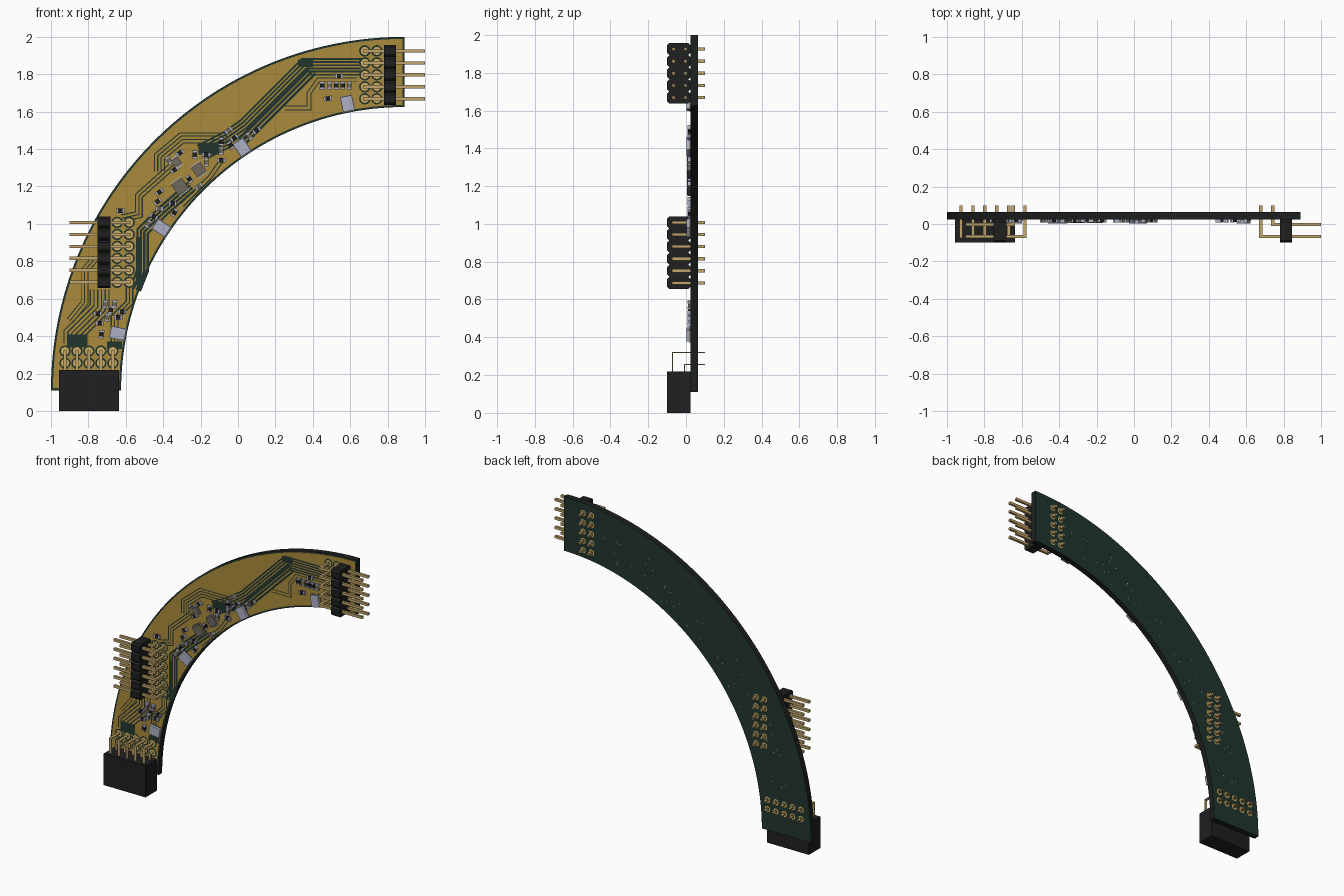
import bpy, bmesh, math, random
from mathutils import Vector, Matrix

if "Cube" in bpy.data.objects:
    bpy.data.objects.remove(bpy.data.objects["Cube"])

random.seed(4)
CX, CZ, R_IN, R_OUT = 0.89, 0.11, 1.515, 1.89   # arc centre and radii
Y_FRONT, Y_BACK = 0.025, 0.064                  # board faces
PITCH = 0.064


def material(name, rgb):
    m = bpy.data.materials.new(name)
    m.diffuse_color = (*rgb, 1)
    m.use_nodes = True
    m.node_tree.nodes["Principled BSDF"].inputs["Base Color"].default_value = m.diffuse_color
    return m


GREEN = material("dark green mask", (0.015, 0.035, 0.027))
EDGE = material("board edge", (0.012, 0.015, 0.014))
COPPER = material("copper gold", (0.40, 0.26, 0.045))
PIN = material("pin gold", (0.54, 0.38, 0.15))
BLACK = material("black plastic", (0.014, 0.014, 0.014))
SILVER = material("pale silver", (0.42, 0.44, 0.56))
GREY = material("warm grey", (0.16, 0.14, 0.11))
PAD = material("bright pad", (0.62, 0.42, 0.12))


def finish(name, bm, mats):
    me = bpy.data.meshes.new(name)
    bm.to_mesh(me)
    bm.free()
    for m in mats:
        me.materials.append(m)
    ob = bpy.data.objects.new(name, me)
    bpy.context.collection.objects.link(ob)
    return ob


def box(bm, lo, hi, mat=0, centre=(0, 0, 0), angle=0):
    """Box from corner to corner, turned about y and moved to centre."""
    size = [b - a for a, b in zip(lo, hi)]
    mid = [(a + b) / 2 for a, b in zip(lo, hi)]
    mtx = (Matrix.Translation(centre) @ Matrix.Rotation(-angle, 4, 'Y')
           @ Matrix.Translation(mid) @ Matrix.Diagonal((*size, 1)))
    verts = bmesh.ops.create_cube(bm, size=1, matrix=mtx)["verts"]
    for f in {f for v in verts for f in v.link_faces}:
        f.material_index = mat


def flat(bm, pts, y, mat=0, side=-1):
    """Flat face in the xz plane, facing along side * y."""
    f = bm.faces.new([bm.verts.new((x, y, z)) for x, z in pts])
    f.normal_update()
    if f.normal.y * side < 0:
        f.normal_flip()
    f.material_index = mat


def disc(bm, x, z, r, y, mat=0, side=-1, n=12):
    flat(bm, [(x + r * math.cos(i * math.tau / n), z + r * math.sin(i * math.tau / n))
              for i in range(n)], y, mat, side)


def polar(r, deg):
    a = math.radians(deg)
    return CX + r * math.cos(a), CZ + r * math.sin(a)


def arc_plate(name, r0, r1, trim, y0, y1, mats, n=72):
    """Quarter ring plate; broad faces use slot 0 and rims slot 1."""
    bm = bmesh.new()
    rows = []
    for i in range(n + 1):
        (xa, za), (xb, zb) = (polar(r, 90 + trim + (90 - 2 * trim) * i / n) for r in (r0, r1))
        rows.append([bm.verts.new(p) for p in
                     ((xa, y0, za), (xb, y0, zb), (xb, y1, zb), (xa, y1, za))])
    for a, b in zip(rows, rows[1:]):
        for k in range(4):
            f = bm.faces.new((a[k], a[(k + 1) % 4], b[(k + 1) % 4], b[k]))
            f.material_index = k % 2
    for end in (rows[0], rows[-1]):
        bm.faces.new(end).material_index = 1
    bmesh.ops.recalc_face_normals(bm, faces=bm.faces)
    return finish(name, bm, mats)


# Curved board and the copper pour on its front
arc_plate("board", R_IN, R_OUT, 0, Y_FRONT, Y_BACK, [GREEN, EDGE])
arc_plate("copper_pour", R_IN + 0.011, R_OUT - 0.011, 0.35, 0.023, Y_FRONT, [COPPER, COPPER])


# Dark channels between copper areas
def offset_path(pts, d):
    pts = [Vector(p) for p in pts]
    dirs = [(b - a).normalized() for a, b in zip(pts, pts[1:])]
    out = []
    for i, p in enumerate(pts):
        u, v = dirs[max(i - 1, 0)], dirs[min(i, len(dirs) - 1)]
        nrm = (Vector((-u.y, u.x)) + Vector((-v.y, v.x))).normalized()
        out.append(p + nrm * d / max(nrm.dot(Vector((-u.y, u.x))), 0.3))
    return out


def bundle(bm, pts, count, step, width):
    for k in range(count):
        d = (k - (count - 1) / 2) * step
        a, b = offset_path(pts, d - width / 2), offset_path(pts, d + width / 2)
        for i in range(len(pts) - 1):
            flat(bm, [a[i], a[i + 1], b[i + 1], b[i]], 0.0222)


bm = bmesh.new()
for spec in (
    ([(0.66, 1.84), (0.36, 1.84), (0.04, 1.52), (-0.06, 1.45), (-0.2, 1.38)], 6, 0.017, 0.010),
    ([(0.40, 1.82), (0.20, 1.62), (0.02, 1.44)], 3, 0.022, 0.013),
    ([(0.64, 1.77), (0.43, 1.77), (0.38, 1.70), (0.38, 1.62), (0.25, 1.62)], 2, 0.02, 0.005),
    ([(-0.06, 1.46), (-0.3, 1.46), (-0.42, 1.36), (-0.42, 1.28)], 4, 0.018, 0.006),
    ([(-0.34, 1.32), (-0.53, 1.15), (-0.53, 1.05), (-0.62, 1.03)], 3, 0.018, 0.006),
    ([(-0.55, 0.65), (-0.51, 0.75), (-0.51, 0.96), (-0.40, 1.07), (-0.25, 1.2)], 4, 0.018, 0.012),
    ([(-0.88, 0.36), (-0.88, 0.41), (-0.74, 0.55), (-0.74, 0.65)], 6, 0.02, 0.007),
    ([(-0.90, 0.48), (-0.82, 0.58), (-0.82, 0.75), (-0.76, 0.82)], 3, 0.018, 0.005),
    ([(-0.66, 0.36), (-0.66, 0.5), (-0.58, 0.58), (-0.58, 0.66)], 3, 0.018, 0.007),
    ([(-0.3, 1.1), (-0.15, 1.25), (-0.08, 1.35)], 2, 0.02, 0.006),
):
    bundle(bm, *spec)
for x, z, w, h in ((-0.86, 0.375, 0.11, 0.07), (-0.15, 1.40, 0.12, 0.06),
                   (-0.66, 0.35, 0.08, 0.04), (-0.53, 0.80, 0.03, 0.26), (0.36, 1.86, 0.08, 0.04)):
    flat(bm, [(x - w / 2, z - h / 2), (x + w / 2, z - h / 2),
              (x + w / 2, z + h / 2), (x - w / 2, z + h / 2)], 0.0225)
finish("trace_channels", bm, [GREEN])


# Through-hole positions, per connector
right_rows = [1.669 + PITCH * i for i in range(5)]
left_rows = [0.688 + PITCH * i for i in range(6)]
socket_cols = [-0.925 + PITCH * i for i in range(5)]
holes = ([(x, z) for x in (0.678, 0.742) for z in right_rows]
         + [(x, z) for x in (-0.582, -0.646) for z in left_rows]
         + [(x, z) for x in socket_cols for z in (0.256, 0.32)])

# Solder pads on both faces, and small vias on the back
bm = bmesh.new()
for x, z in holes:
    disc(bm, x, z, 0.031, 0.0216, 1)
    disc(bm, x, z, 0.022, 0.0208, 0)
    disc(bm, x, z, 0.021, Y_BACK + 0.001, 0, 1)
    disc(bm, x, z, 0.012, Y_BACK + 0.0018, 1, 1)
finish("solder_pads", bm, [PAD, GREEN])
bm = bmesh.new()
for _ in range(45):
    x, z = polar(random.uniform(1.55, 1.75), random.uniform(97, 172))
    disc(bm, x, z, 0.004, Y_BACK + 0.001, 0, 1, 6)
finish("back_vias", bm, [SILVER])


# Angled pin headers: a chamfered block per row and two bent pins
def header(name, x0, x1, rows, legs, tip):
    bm = bmesh.new()
    c, h, ya, yb = 0.012, PITCH / 2, -0.1, 0.024
    ring = [(ya + c, -h), (yb - c, -h), (yb, c - h), (yb, h - c),
            (yb - c, h), (ya + c, h), (ya, h - c), (ya, c - h)]
    for z in rows:
        f = bm.faces.new([bm.verts.new((x0, y, z + dz)) for y, dz in ring])
        new = bmesh.ops.extrude_face_region(bm, geom=[f])["geom"]
        bmesh.ops.translate(bm, vec=(x1 - x0, 0, 0),
                            verts=[v for v in new if isinstance(v, bmesh.types.BMVert)])
    bmesh.ops.recalc_face_normals(bm, faces=bm.faces)
    finish(name + "_block", bm, [BLACK])
    bm = bmesh.new()
    t = 0.0085
    for z in rows:
        for leg, y in zip(legs, (-0.066, -0.002)):
            s = t if tip < leg else -t
            box(bm, (min(leg + s, tip), y - t, z - t), (max(leg + s, tip), y + t, z + t))
            box(bm, (leg - t, y + t, z - t), (leg + t, 0.1, z + t))
    finish(name + "_pins", bm, [PIN])


header("right_header", 0.780, 0.846, right_rows, (0.678, 0.742), 1.0)
header("left_header", -0.750, -0.682, left_rows, (-0.582, -0.646), -0.9)

# Socket at the lower end with thin bent leads
bm = bmesh.new()
box(bm, (-0.957, -0.1, 0), (-0.637, 0.024, 0.218))
finish("socket", bm, [BLACK])
bm = bmesh.new()
for x in socket_cols:
    for y, z in ((-0.072, 0.32), (-0.008, 0.256)):
        box(bm, (x - 0.009, y - 0.003, 0.21), (x + 0.009, y + 0.003, z + 0.003))
        box(bm, (x - 0.009, y + 0.003, z - 0.003), (x + 0.009, 0.1, z + 0.003))
finish("socket_leads", bm, [PIN])

# Four large sensors along the inner edge, facing the arc centre
bm = bmesh.new()
for deg in (101.25, 123.75, 146.25, 168.75):
    x, z = polar(1.563, deg)
    box(bm, (-0.040, 0.002, -0.031), (0.040, 0.019, 0.031), 0, (x, 0, z), math.radians(deg))
    box(bm, (-0.043, 0.019, -0.034), (0.043, 0.0229, 0.034), 1, (x, 0, z), math.radians(deg))
finish("sensors", bm, [SILVER, GREY])

# Square controller chips with rows of leads
bm = bmesh.new()
for x, z, deg, s in ((-0.31, 1.20, 35, 0.034), (-0.21, 1.29, 35, 0.030), (-0.33, 1.33, 35, 0.022)):
    a = math.radians(deg)
    box(bm, (-s, 0.006, -s), (s, 0.0229, s), 0, (x, 0, z), a)
    for k in range(5):
        p = (k - 2) * s * 0.4
        box(bm, (p - 0.003, 0.015, -s - 0.01), (p + 0.003, 0.022, s + 0.01), 1, (x, 0, z), a)
finish("controller_chips", bm, [GREY, SILVER])

# Small two-ended parts: x, z, turn
small = [(0.45, 1.74, 90), (0.49, 1.74, 90), (0.525, 1.74, 90), (0.56, 1.74, 90), (0.595, 1.74, 90),
         (0.54, 1.79, 0), (0.48, 1.67, 10), (-0.05, 1.50, 35), (-0.02, 1.46, 35), (0.10, 1.50, 35),
         (0.06, 1.47, 125), (-0.04, 1.42, 125), (-0.09, 1.44, 90), (-0.09, 1.39, 90),
         (-0.09, 1.34, 0), (-0.17, 1.37, 0), (-0.17, 1.33, 90), (-0.23, 1.37, 90), (-0.31, 1.38, 35),
         (-0.37, 1.34, 125), (-0.34, 1.29, 35), (-0.26, 1.24, 125), (-0.21, 1.20, 35),
         (-0.42, 1.17, 35), (-0.43, 1.12, 35), (-0.42, 1.08, 0), (-0.35, 1.11, 0),
         (-0.34, 1.06, 60), (-0.48, 1.00, 60), (-0.45, 1.04, 150), (-0.63, 1.07, 0),
         (-0.71, 0.57, 80), (-0.68, 0.54, 80), (-0.64, 0.50, 0), (-0.70, 0.50, 80),
         (-0.74, 0.47, 0), (-0.73, 0.41, 80), (-0.66, 0.57, 80), (-0.75, 0.52, 0), (-0.62, 0.53, 0)]
bm = bmesh.new()
for i, (x, z, deg) in enumerate(small):
    a, at = math.radians(deg), (x, 0, z)
    box(bm, (-0.012, 0.010, -0.012), (0.012, 0.0229, 0.012), (0, 2, 0)[i % 3], at, a)
    for s in (-1, 1):
        box(bm, (min(s * 0.012, s * 0.022), 0.009, -0.013),
            (max(s * 0.012, s * 0.022), 0.0229, 0.013), 1, at, a)
finish("small_components", bm, [BLACK, SILVER, GREY])
